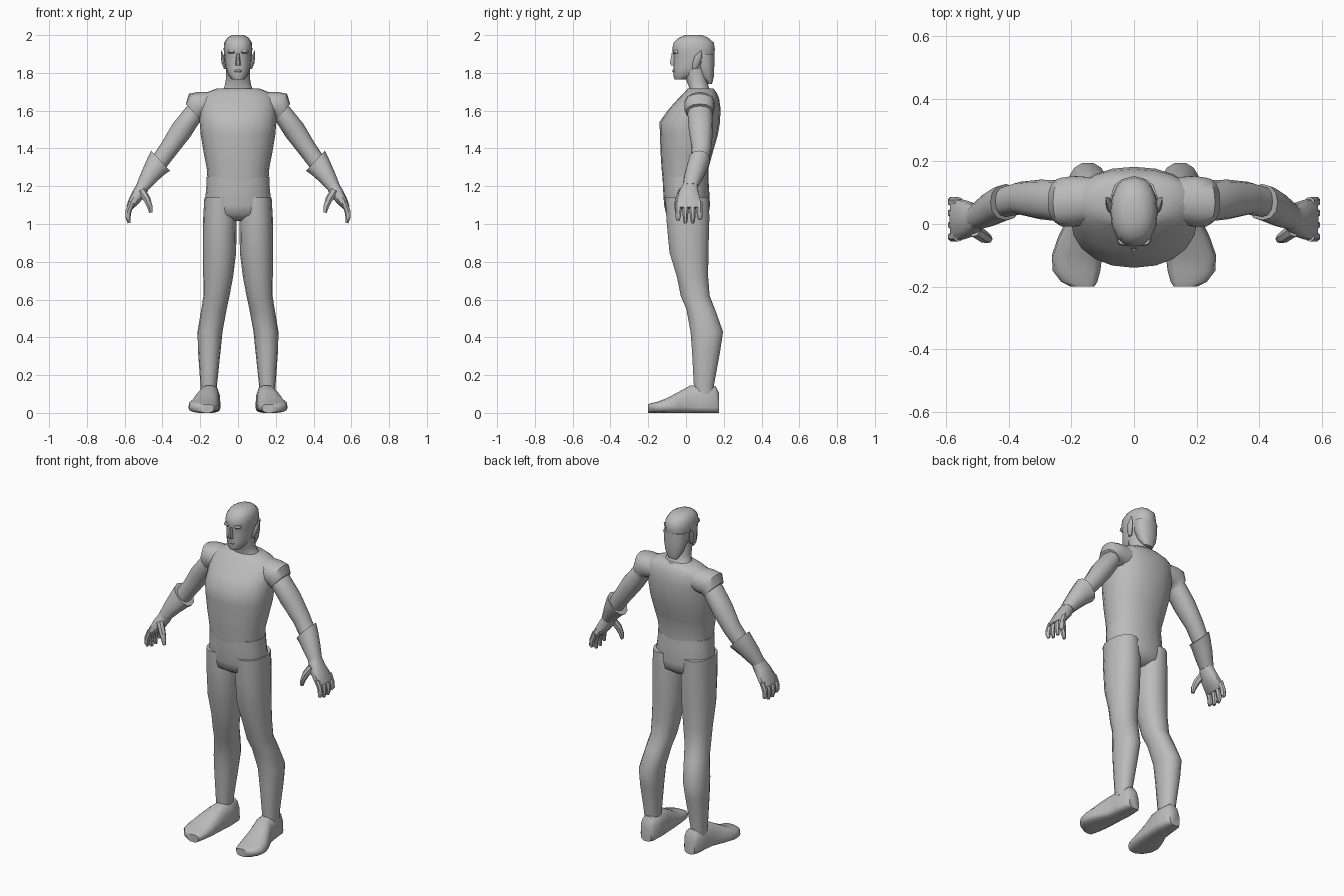
import bpy, bmesh, math
from mathutils import Vector

grey = bpy.data.materials.new("light grey")
grey.diffuse_color = (0.5, 0.5, 0.5, 1)


def skin(name, rings, mirror=False, angle=50):
    """Bridge rings of points into a closed, smooth-shaded part."""
    bm = bmesh.new()
    rows = [[bm.verts.new(p) for p in r] for r in rings]
    n = len(rows[0])
    for a, b in zip(rows, rows[1:]):
        for i in range(n):
            bm.faces.new((a[i], a[(i + 1) % n], b[(i + 1) % n], b[i]))
    bm.faces.new(rows[0][::-1])
    bm.faces.new(rows[-1])
    bmesh.ops.recalc_face_normals(bm, faces=bm.faces)
    me = bpy.data.meshes.new(name)
    bm.to_mesh(me)
    bm.free()
    me.materials.append(grey)
    ob = bpy.data.objects.new(name, me)
    bpy.context.collection.objects.link(ob)
    bpy.ops.object.select_all(action='DESELECT')
    ob.select_set(True)
    bpy.context.view_layer.objects.active = ob
    bpy.ops.object.shade_smooth_by_angle(angle=math.radians(angle))
    if mirror:
        ob.modifiers.new("Mirror", 'MIRROR').use_mirror_merge = False
    return ob


def unit_ring(n, p):
    """Superellipse outline of radius one."""
    for i in range(n):
        t = 2 * math.pi * i / n
        c, s = math.cos(t), math.sin(t)
        yield (math.copysign(abs(c) ** (2 / p), c),
               math.copysign(abs(s) ** (2 / p), s))


def loft(name, spec, n=14, p=2.2, **kw):
    """spec: (x, z, half width, y front, y back, tilt in degrees)."""
    rings = []
    for x, z, a, y0, y1, *tilt in spec:
        t = math.radians(tilt[0] if tilt else 0)
        rings.append([(x + a * c * math.cos(t), (y0 + y1) / 2 + (y1 - y0) / 2 * s,
                       z + a * c * math.sin(t)) for c, s in unit_ring(n, p)])
    return skin(name, rings, **kw)


def tube(name, path, n=7, **kw):
    """path: (x, y, z, radius); rings follow the path direction."""
    rings = []
    for i, (x, y, z, r) in enumerate(path):
        a = Vector(path[max(i - 1, 0)][:3])
        b = Vector(path[min(i + 1, len(path) - 1)][:3])
        d = (b - a).normalized()
        v = (Vector((0, 1, 0)) - d * d.y).normalized()
        u = v.cross(d)
        rings.append([Vector((x, y, z)) + r * (c * u + s * v) for c, s in unit_ring(n, 2)])
    return skin(name, rings, **kw)


# shirt
loft("shirt", [(0, 1.215, .160, -.122, .118), (0, 1.30, .166, -.13, .12),
               (0, 1.38, .182, -.135, .142), (0, 1.47, .197, -.138, .168),
               (0, 1.54, .203, -.14, .18), (0, 1.61, .203, -.09, .183),
               (0, 1.665, .2, -.04, .175), (0, 1.695, .17, -.01, .162),
               (0, 1.717, .115, .01, .145)], n=20)
loft("sleeve", [(.12, 1.635, .065, .005, .15, 85), (.19, 1.63, .072, -.01, .155, 75),
                (.222, 1.625, .075, -.01, .15, 60), (.238, 1.592, .058, .0, .145, 49)],
     mirror=True)

# trousers
loft("hips", [(0, 1.25, .166, -.124, .118), (0, 1.19, .168, -.122, .122),
              (0, 1.10, .178, -.116, .127), (0, 1.05, .165, -.105, .12),
              (0, 1.015, .10, -.05, .07)], n=20)
loft("leg", [(.10, 1.14, .078, -.112, .125), (.096, 1.02, .089, -.106, .126),
             (.098, .85, .088, -.09, .121), (.105, .72, .079, -.05, .119),
             (.114, .62, .069, -.03, .127), (.127, .55, .067, .0, .155),
             (.148, .43, .066, .022, .198), (.152, .33, .060, .030, .183),
             (.155, .15, .044, .040, .15), (.155, .10, .042, .045, .148)], mirror=True)

# shoes, lofted along the foot
foot = [(.176, .146, .034, .105), (.155, .146, .05, .145), (.08, .148, .056, .15),
        (.02, .154, .058, .146), (-.04, .170, .072, .112), (-.10, .182, .081, .080),
        (-.15, .184, .076, .060), (-.185, .175, .058, .052), (-.2, .165, .038, .045)]
skin("shoe", [[(x + w * c, y, .03 + (s * (top - .03) if s > 0 else s * .03))
               for c, s in unit_ring(14, 2.7)] for y, x, w, top in foot], mirror=True)

# arms
loft("upper_arm", [(.18, 1.64, .04, .02, .13, 45), (.235, 1.585, .052, .008, .14, 40),
                   (.30, 1.495, .058, .015, .142, 36), (.365, 1.40, .05, .03, .135, 38),
                   (.43, 1.31, .046, .02, .115, 42)], n=12, mirror=True)
loft("forearm_cuff", [(.41, 1.335, .073, .012, .128, 47), (.43, 1.31, .064, .005, .12, 43),
                      (.465, 1.26, .050, -.01, .098, 36), (.503, 1.20, .036, -.018, .066, 24)],
     n=12, mirror=True)

# hands
loft("palm", [(.498, 1.21, .033, -.016, .062, 24), (.522, 1.165, .036, -.04, .068, 24),
              (.555, 1.115, .028, -.052, .08, 24), (.575, 1.085, .017, -.052, .083, 20)],
     n=10, p=2.6, mirror=True)
for i, (y, low) in enumerate([(-.040, 1.02), (-.003, 1.005), (.034, 1.005), (.070, 1.025)]):
    tube(f"finger_{i + 1}", [(.562, y, 1.115, .017), (.580, y, 1.07, .0165),
                             (.583, y * 1.05, 1.035, .014), (.577, y * 1.05, low, .009)],
         mirror=True)
tube("thumb", [(.51, -.02, 1.175, .022), (.482, -.04, 1.13, .020),
               (.467, -.047, 1.09, .015), (.462, -.047, 1.06, .009)], mirror=True)

# neck and head
loft("neck", [(0, 1.69, .10, .015, .14), (0, 1.725, .072, .015, .122),
              (0, 1.76, .065, .0, .112), (0, 1.82, .062, -.02, .11)])
loft("head", [(0, 1.765, .03, -.060, .01), (0, 1.785, .049, -.067, .06),
              (0, 1.82, .064, -.066, .115), (0, 1.86, .070, -.066, .140),
              (0, 1.89, .073, -.066, .149), (0, 1.925, .076, -.073, .153),
              (0, 1.96, .073, -.066, .147), (0, 1.985, .058, -.040, .12),
              (0, 2.0, .032, -.005, .085)], n=16)
loft("back_hair", [(0, 1.742, .030, .115, .138), (0, 1.78, .054, .075, .147),
                   (0, 1.84, .068, .05, .150), (0, 1.9, .072, .04, .15)], n=12)

# face details and pointed ears
loft("nose", [(0, 1.905, .007, -.077, -.05), (0, 1.85, .014, -.088, -.05),
              (0, 1.838, .013, -.078, -.05)], n=6)
loft("lips", [(0, 1.818, .016, -.069, -.04), (0, 1.811, .023, -.073, -.04),
              (0, 1.803, .016, -.069, -.04)], n=8)
loft("brow", [(.03, 1.902, .02, -.064, -.03), (.03, 1.91, .026, -.071, -.03),
              (.03, 1.922, .022, -.068, -.03)], n=8, mirror=True)
loft("ear", [(.066, 1.82, .008, .035, .055), (.076, 1.85, .010, .034, .075),
             (.082, 1.885, .009, .045, .085), (.089, 1.918, .002, .078, .086)],
     n=8, mirror=True)
